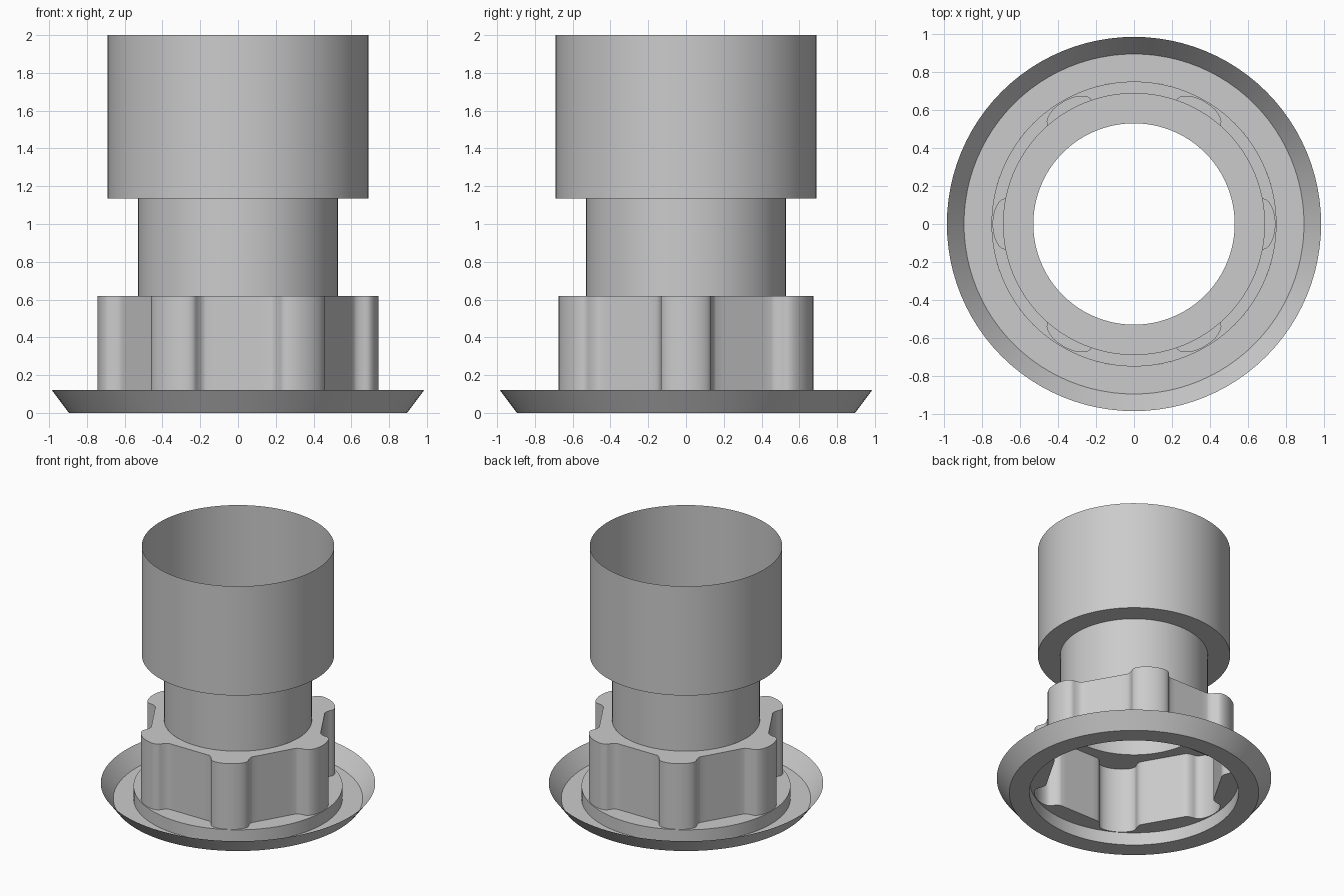
import bpy
import math
from mathutils import Vector
from mathutils.geometry import interpolate_bezier

cube = bpy.data.objects.get("Cube")
if cube:
    bpy.data.objects.remove(cube, do_unlink=True)

grey = bpy.data.materials.new("plain grey")
grey.use_nodes = True
GREY = (0.6, 0.6, 0.6, 1)
grey.diffuse_color = GREY
grey.node_tree.nodes["Principled BSDF"].inputs["Base Color"].default_value = GREY

SEGMENTS = 96
BORE = 0.53
LIP = 0.75


def skin(name, loops):
    """Join closed loops of equal length into an open shell."""
    n = len(loops[0])
    verts = [p for loop in loops for p in loop]
    faces = []
    for k in range(len(loops) - 1):
        for i in range(n):
            j = (i + 1) % n
            faces.append((k * n + i, k * n + j, (k + 1) * n + j, (k + 1) * n + i))
    mesh = bpy.data.meshes.new(name)
    mesh.from_pydata(verts, [], faces)
    mesh.materials.append(grey)
    obj = bpy.data.objects.new(name, mesh)
    bpy.context.collection.objects.link(obj)
    bpy.ops.object.select_all(action="DESELECT")
    obj.select_set(True)
    bpy.context.view_layer.objects.active = obj
    bpy.ops.object.shade_smooth_by_angle(angle=math.radians(35))
    return obj


def ring(polar, z):
    return [(r * math.cos(a), r * math.sin(a), z) for r, a in polar]


def lathe(name, profile):
    angles = [math.tau * i / SEGMENTS for i in range(SEGMENTS)]
    return skin(name, [ring([(r, a) for a in angles], z) for r, z in profile])


def nut_outline():
    """Hexagon with a rounded lobe on each corner, as (radius, angle)."""
    tip, side, root = Vector((0.745, 0)), Vector((0.685, 0.133)), Vector((0.613, 0.158))
    half = interpolate_bezier(tip, Vector((0.745, 0.08)), Vector((0.71, 0.13)), side, 7)
    half += interpolate_bezier(side, Vector((0.665, 0.133)), Vector((0.623, 0.141)), root, 6)[1:]
    half = [(p.length, math.atan2(p.y, p.x)) for p in half]
    # Points along the flat, up to its middle
    start, middle = half[-1][1], math.pi / 6
    apothem = half[-1][0] * math.cos(middle - start)
    for k in range(1, 5):
        a = start + (middle - start) * k / 4
        half.append((apothem / math.cos(middle - a), a))
    sector = [(r, -a) for r, a in half[:0:-1]] + half[:-1]
    return [(r, a + i * math.pi / 3) for i in range(6) for r, a in sector]


# Dished base flange with a raised inner lip
lathe("base_flange", [(LIP, 0.1), (LIP, 0), (0.895, 0), (0.985, 0.12)])

# Lobed grip nut with its closing faces at top and bottom
outline = nut_outline()
skin("lobed_nut", [
    ring([(LIP, a) for r, a in outline], 0.1),
    ring(outline, 0.1),
    ring(outline, 0.62),
    ring([(BORE, a) for r, a in outline], 0.62),
])

# Neck tube, and the wider open sleeve standing on its ledge
lathe("neck_tube", [(BORE, 0.62), (BORE, 1.135)])
lathe("upper_sleeve", [(BORE, 1.135), (0.69, 1.135), (0.69, 2)])
